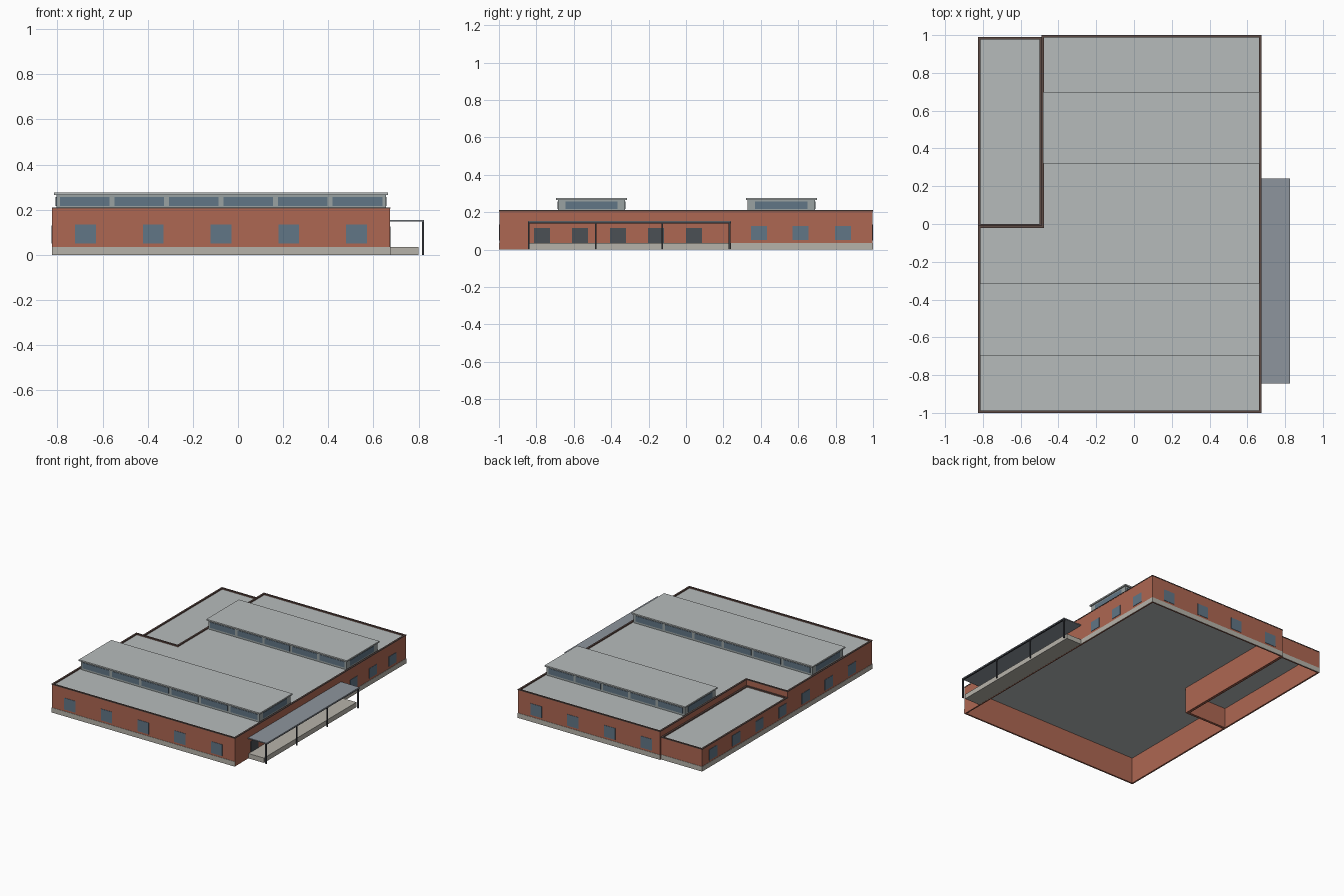
import bpy, bmesh
from mathutils import Vector

if "Cube" in bpy.data.objects:
    bpy.data.objects.remove(bpy.data.objects["Cube"])


def mat(name, rgb):
    m = bpy.data.materials.new(name)
    m.diffuse_color = (*rgb, 1)
    m.use_nodes = True
    m.node_tree.nodes["Principled BSDF"].inputs["Base Color"].default_value = m.diffuse_color
    return m


BRICK = mat("brick", (0.42, 0.135, 0.085))
COPE = mat("coping", (0.11, 0.07, 0.06))
ROOF = mat("roofing", (0.47, 0.50, 0.50))
STONE = mat("stone", (0.47, 0.45, 0.40))
FRAME = mat("frame", (0.32, 0.36, 0.36))
GLASS = mat("glass", (0.12, 0.18, 0.24))
DARK = mat("dark_glass", (0.07, 0.08, 0.09))
METAL = mat("metal", (0.045, 0.05, 0.06))
SHEET = mat("canopy_sheet", (0.27, 0.30, 0.34))


def finish(name, bm, m):
    bmesh.ops.recalc_face_normals(bm, faces=bm.faces)
    me = bpy.data.meshes.new(name)
    bm.to_mesh(me)
    bm.free()
    me.materials.append(m)
    ob = bpy.data.objects.new(name, me)
    bpy.context.collection.objects.link(ob)
    return ob


def boxes(name, m, *spans):
    """One object of boxes, each given as (x0, x1, y0, y1, z0, z1)."""
    bm = bmesh.new()
    for x0, x1, y0, y1, z0, z1 in spans:
        vs = bmesh.ops.create_cube(bm, size=1)["verts"]
        bmesh.ops.scale(bm, vec=(x1 - x0, y1 - y0, z1 - z0), verts=vs)
        bmesh.ops.translate(bm, vec=((x0 + x1) / 2, (y0 + y1) / 2, (z0 + z1) / 2), verts=vs)
    return finish(name, bm, m)


def inset(pts, t):
    """Offset a counter-clockwise right-angled outline inwards."""
    out = []
    for i, p in enumerate(pts):
        a = (Vector(p) - Vector(pts[i - 1])).normalized()
        b = (Vector(pts[(i + 1) % len(pts)]) - Vector(p)).normalized()
        out.append(Vector(p) + t * Vector((-a.y - b.y, a.x + b.x)))
    return out


def ring(name, m, pts, t, z0, z1):
    """Closed wall of thickness t following an outline."""
    bm = bmesh.new()
    loops = [[bm.verts.new((p[0], p[1], z)) for p in o]
             for o, z in ((pts, z0), (pts, z1), (inset(pts, t), z1), (inset(pts, t), z0))]
    n = len(pts)
    for k in range(4):
        a, b = loops[k], loops[(k + 1) % 4]
        for i in range(n):
            j = (i + 1) % n
            bm.faces.new((a[i], a[j], b[j], b[i]))
    return finish(name, bm, m)


def slab(name, m, pts, z0, z1):
    bm = bmesh.new()
    f = bm.faces.new([bm.verts.new((p[0], p[1], z0)) for p in pts])
    top = bmesh.ops.extrude_face_region(bm, geom=[f])["geom"]
    bmesh.ops.translate(bm, vec=(0, 0, z1 - z0),
                        verts=[v for v in top if isinstance(v, bmesh.types.BMVert)])
    if f.is_valid is False or not any(abs(g.calc_center_median().z - z0) < 1e-6 for g in bm.faces):
        bm.faces.new([v for v in bm.verts if abs(v.co.z - z0) < 1e-6])
    return finish(name, bm, m)


# Main L-shaped hall and lower annex: hollow walls, coping, recessed roof
L, R, N = -0.823, 0.673, -0.487
main = [(L, -0.998), (R, -0.998), (R, 0.998), (N, 0.998), (N, -0.01), (L, -0.01)]
annex = [(L, -0.012), (N - 0.001, -0.012), (N - 0.001, 0.988), (L, 0.988)]
for name, pts, h in (("main", main, 0.205), ("annex", annex, 0.16)):
    ring(name + "_walls", BRICK, pts, 0.01, 0, h)
    ring(name + "_coping", COPE, inset(pts, -0.002), 0.013, h, h + 0.006)
    slab(name + "_roof", ROOF, inset(pts, 0.008), h - 0.009, h - 0.003)

# Stone plinth along front, left, back and the right wall beyond the terrace
P = 0.036
boxes("plinth", STONE,
      (-0.825, 0.675, -1, -0.997, 0, P),
      (-0.825, -0.822, -1, 0.99, 0, P),
      (-0.825, N, 0.987, 0.99, 0, P),
      (N - 0.002, 0.675, 0.997, 1, 0, P),
      (0.672, 0.675, 0.24, 1, 0, P))

# Windows, slightly proud of the walls
e, w = 0.0025, 0.046
xs = [-0.675 + 0.3 * i for i in range(5)]
boxes("front_windows", GLASS, *[(x - w, x + w, -0.998 - e, -0.99, 0.05, 0.135) for x in xs])
boxes("back_windows", GLASS, *[(x - w, x + w, 0.99, 0.998 + e, 0.05, 0.135) for x in xs[1:]])
boxes("left_windows", GLASS, *[(L - e, L + 0.005, y - w, y + w, 0.05, 0.13)
                               for y in [0.86 - 0.27 * i for i in range(7)]])
boxes("right_windows", GLASS, *[(R - 0.005, R + e, y - 0.043, y + 0.043, 0.052, 0.125)
                                for y in (0.39, 0.613, 0.84)])
boxes("terrace_windows", DARK, *[(R - 0.005, R + e, y - 0.043, y + 0.043, 0.034, 0.115)
                                 for y in [-0.77 + 0.203 * i for i in range(5)]])

# Roof lanterns with glazed strips on all sides
for name, x0, x1, yc, n in (("front", -0.805, 0.655, -0.505, 6), ("back", -0.473, 0.655, 0.51, 5)):
    y0, y1 = yc - 0.18, yc + 0.18
    boxes(name + "_lantern_body", FRAME, (x0, x1, y0, y1, 0.199, 0.266))
    boxes(name + "_lantern_cap", ROOF, (x0 - 0.01, x1 + 0.01, y0 - 0.01, y1 + 0.01, 0.266, 0.276))
    pitch = (x1 - x0 - 0.01) / n
    panes = [(x0 - e, x1 + e, yc - 0.14, yc + 0.14, 0.216, 0.257)]
    for i in range(n):
        c = x0 + 0.005 + pitch * (i + 0.5)
        panes.append((c - pitch * 0.455, c + pitch * 0.455, y0 - e, y1 + e, 0.216, 0.257))
    boxes(name + "_lantern_glass", GLASS, *panes)

# Terrace with canopy on slim posts
boxes("terrace", STONE, (0.674, 0.8, -0.84, 0.24, 0, P))
boxes("canopy_roof", SHEET, (0.674, 0.825, -0.845, 0.24, 0.147, 0.154))
boxes("canopy_edge_beam", METAL, (0.814, 0.823, -0.845, 0.24, 0.141, 0.147))
boxes("canopy_posts", METAL, *[(0.814, 0.823, y - 0.0045, y + 0.0045, 0, 0.147)
                               for y in (-0.84, -0.483, -0.127, 0.233)])
